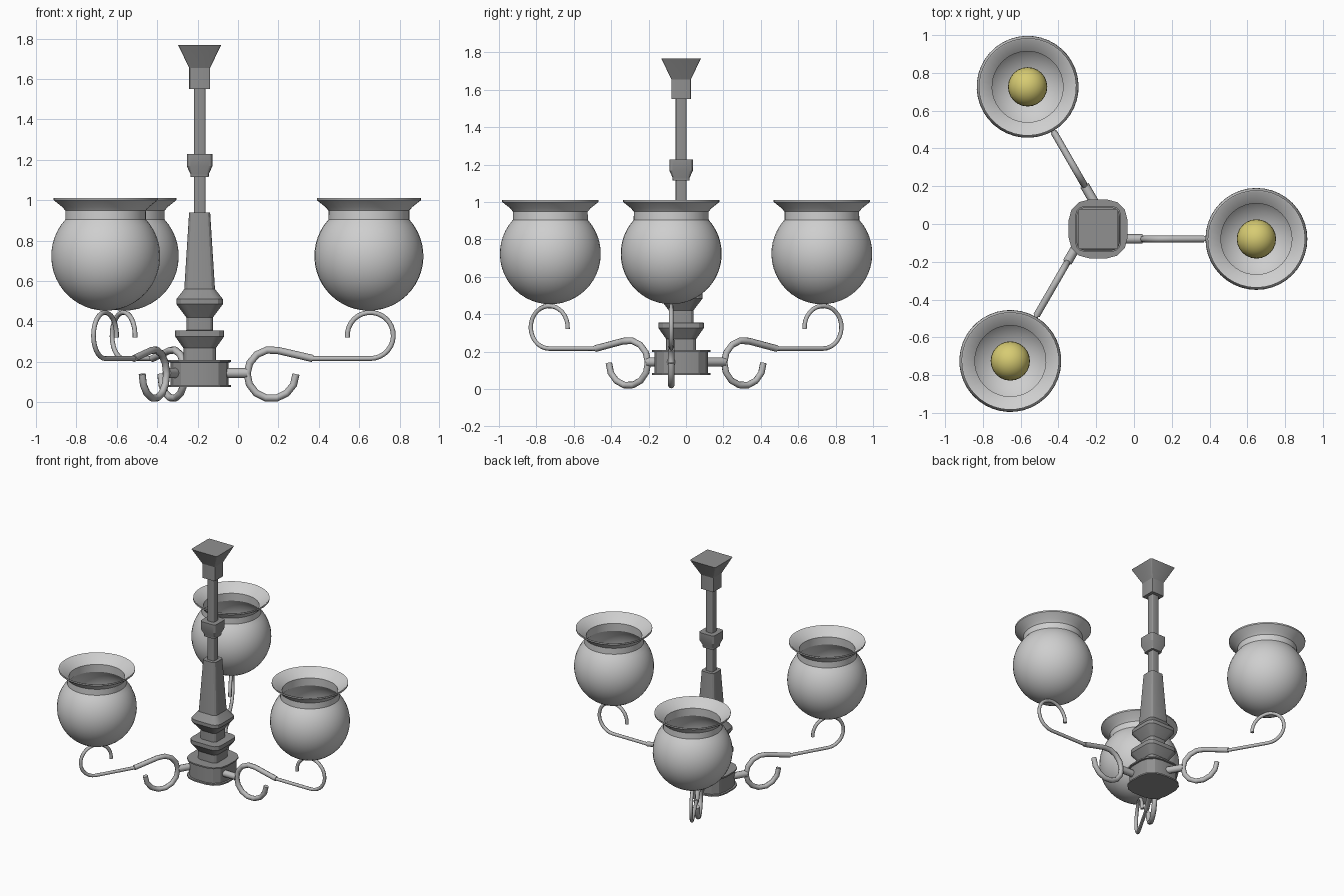
import bpy
import bmesh
from math import cos, sin, pi, radians
from mathutils import Matrix, Vector

cube = bpy.data.objects.get("Cube")
if cube:
    bpy.data.objects.remove(cube, do_unlink=True)

CENTRE = Vector((-0.19, -0.026, 0))
ARM_SIDE = -0.053     # arms sit beside the column axis
GLOBE_X = 0.838       # distance of the shades along each arm
GLOBE_Z = 0.723
GLOBE_R = 0.27


def material(name, rgb):
    mat = bpy.data.materials.new(name)
    mat.use_nodes = True
    mat.diffuse_color = (*rgb, 1)
    mat.node_tree.nodes["Principled BSDF"].inputs["Base Color"].default_value = (*rgb, 1)
    return mat


dark_metal = material("dark metal", (0.28, 0.28, 0.28))
light_metal = material("light metal", (0.5, 0.5, 0.5))
frosted_glass = material("frosted glass", (0.62, 0.62, 0.62))
warm_bulb = material("warm bulb", (0.68, 0.6, 0.17))


def finish(name, bm, mat, place, smooth_angle=None):
    bmesh.ops.recalc_face_normals(bm, faces=bm.faces)
    mesh = bpy.data.meshes.new(name)
    bm.to_mesh(mesh)
    bm.free()
    mesh.materials.append(mat)
    ob = bpy.data.objects.new(name, mesh)
    bpy.context.collection.objects.link(ob)
    ob.matrix_world = place
    if smooth_angle:
        bpy.ops.object.select_all(action='DESELECT')
        ob.select_set(True)
        bpy.context.view_layer.objects.active = ob
        bpy.ops.object.shade_smooth_by_angle(angle=radians(smooth_angle))
    return ob


def bridge(bm, a, b):
    n = len(a)
    for i in range(n):
        bm.faces.new((a[i], a[(i + 1) % n], b[(i + 1) % n], b[i]))


def rounded_square(half, corner, steps=3):
    pts = []
    for q in range(4):
        mid = pi / 4 + q * pi / 2
        cx = (half - corner) * (1 if cos(mid) > 0 else -1)
        cy = (half - corner) * (1 if sin(mid) > 0 else -1)
        for k in range(steps + 1):
            a = q * pi / 2 + k / steps * pi / 2
            pts.append((cx + corner * cos(a), cy + corner * sin(a)))
    return pts


def square_turning(name, profile, roundness):
    """Loft rounded squares through (height, half width) pairs."""
    bm = bmesh.new()
    rings = [[bm.verts.new((x, y, z)) for x, y in rounded_square(h, h * roundness)]
             for z, h in profile]
    for a, b in zip(rings, rings[1:]):
        bridge(bm, a, b)
    bm.faces.new(rings[0])
    bm.faces.new(rings[-1])
    return finish(name, bm, dark_metal, Matrix.Translation(CENTRE), 25)


def lathe(name, profile, mat, place, sides=40):
    """Closed ring of (radius, height) pairs turned about z; radius 0 is a pole."""
    bm = bmesh.new()
    verts = [bm.verts.new((r, 0, z)) for r, z in profile]
    edges = [bm.edges.new(pair) for pair in zip(verts, verts[1:])]
    bmesh.ops.spin(bm, geom=verts + edges, cent=(0, 0, 0), axis=(0, 0, 1),
                   angle=2 * pi, steps=sides)
    bmesh.ops.remove_doubles(bm, verts=bm.verts, dist=0.0005)
    return finish(name, bm, mat, place, 30)


def tube(name, points, radius, place):
    curve = bpy.data.curves.new(name, 'CURVE')
    curve.dimensions = '3D'
    curve.bevel_depth = radius
    curve.bevel_resolution = 2
    curve.use_fill_caps = True
    spline = curve.splines.new('POLY')
    spline.points.add(len(points) - 1)
    for p, (x, z) in zip(spline.points, points):
        p.co = (x, 0, z, 1)
    curve.materials.append(light_metal)
    ob = bpy.data.objects.new(name, curve)
    bpy.context.collection.objects.link(ob)
    ob.matrix_world = place


def arc(cx, cz, r, start, end, steps):
    angles = [radians(start + (end - start) * k / steps) for k in range(steps + 1)]
    return [(cx + r * cos(a), cz + r * sin(a)) for a in angles]


# Central column, from the hub up to the ceiling mount
square_turning("hub", [(0.075, 0.156), (0.085, 0.156), (0.086, 0.143),
                       (0.197, 0.143), (0.198, 0.156), (0.208, 0.156)], 0.7)
square_turning("lower_column", [(0.2, 0.08), (0.267, 0.08), (0.325, 0.121), (0.354, 0.121),
                                (0.356, 0.066), (0.42, 0.066), (0.485, 0.115),
                                (0.51, 0.115), (0.56, 0.076), (0.94, 0.052)], 0.4)
square_turning("rod", [(0.93, 0.029), (1.56, 0.029)], 0.4)
square_turning("rod_collar", [(1.114, 0.045), (1.13, 0.046), (1.168, 0.063),
                              (1.228, 0.063)], 0.3)
square_turning("ceiling_mount", [(1.55, 0.052), (1.655, 0.052), (1.767, 0.106)], 0.12)

# Shade profile: outside from the bottom pole up, over the rim, down the inside
WALL = 0.012


def globe_wall(r):
    return [(max(r * sin(a), 0), -r * cos(a)) for a in
            [radians(132) * k / 18 for k in range(19)]]


outer = globe_wall(GLOBE_R) + [(0.2, 0.225), (0.215, 0.243), (0.258, 0.277), (0.258, 0.287)]
inner = globe_wall(GLOBE_R - WALL) + [(0.188, 0.23), (0.25, 0.285)]
shade_profile = outer + inner[::-1]

bulb_profile = [(0.104 * sin(pi * k / 14), -0.104 * cos(pi * k / 14)) for k in range(15)]

# Scroll: open hook, round the loop, then out along the arm
scroll = arc(0.356, 0.139, 0.121, 0, -285, 11) + [(0.56, 0.216)]
crook = [(0.53, 0.216)] + arc(0.845, 0.33, 0.114, -90, 185, 22)

# Three arms
for i, label in enumerate(("left", "back", "front")):
    turn = Matrix.Translation(CENTRE) @ Matrix.Rotation(radians(120 * i), 4, 'Z')
    place = turn @ Matrix.Translation((0, ARM_SIDE, 0))
    tube(label + "_arm_socket", [(0.1, 0.144), (0.235, 0.144)], 0.025, place)
    tube(label + "_scroll", scroll, 0.018, place)
    tube(label + "_crook", crook, 0.012, place)
    globe_place = place @ Matrix.Translation((GLOBE_X, 0, GLOBE_Z))
    lathe(label + "_shade", shade_profile, frosted_glass, globe_place)
    lathe(label + "_bulb", bulb_profile, warm_bulb,
          globe_place @ Matrix.Translation((0, 0, -0.06)), 24)
